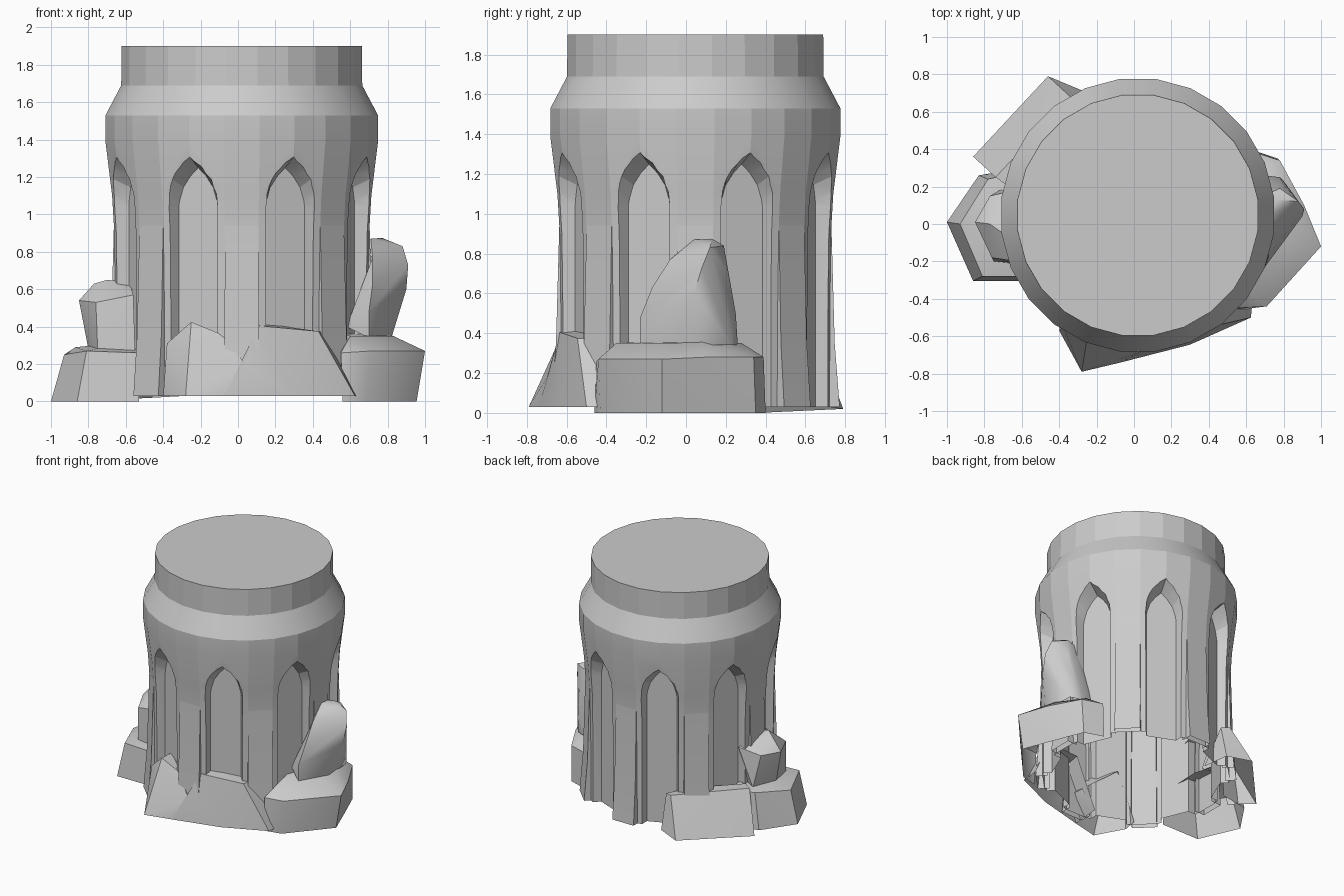
import bpy, bmesh, math
from mathutils import Vector

if "Cube" in bpy.data.objects:
    bpy.data.objects.remove(bpy.data.objects["Cube"])

CX, CY = 0.02, 0.047          # tower axis
SIDES = 24

stone = bpy.data.materials.new("grey stone")
stone.diffuse_color = (0.6, 0.6, 0.6, 1)
stone.use_nodes = True
stone.node_tree.nodes["Principled BSDF"].inputs["Base Color"].default_value = stone.diffuse_color


def make(name, bm, angle=30):
    bmesh.ops.recalc_face_normals(bm, faces=bm.faces)
    me = bpy.data.meshes.new(name)
    bm.to_mesh(me)
    bm.free()
    ob = bpy.data.objects.new(name, me)
    bpy.context.collection.objects.link(ob)
    me.materials.append(stone)
    smooth(ob, angle)
    return ob


def smooth(ob, angle):
    bpy.ops.object.select_all(action='DESELECT')
    ob.select_set(True)
    bpy.context.view_layer.objects.active = ob
    bpy.ops.object.shade_smooth_by_angle(angle=math.radians(angle))


def loft(bm, rings, cap_start=True, cap_end=True):
    vs = [[bm.verts.new(p) for p in r] for r in rings]
    n = len(vs[0])
    for a, b in zip(vs, vs[1:]):
        for i in range(n):
            j = (i + 1) % n
            bm.faces.new((a[i], a[j], b[j], b[i]))
    if cap_start:
        bm.faces.new(vs[0][::-1])
    if cap_end:
        bm.faces.new(vs[-1])


def polar(ang, out, side, z):
    c, s = math.cos(ang), math.sin(ang)
    return (CX + out * c - side * s, CY + out * s + side * c, z)


# Tower: lathed profile of 24 sides
profile = [(0.682, 0.03), (0.682, 0.5), (0.687, 0.9), (0.699, 1.1), (0.735, 1.39),
           (0.735, 1.53), (0.650, 1.69), (0.648, 1.90)]
bm = bmesh.new()
loft(bm, [[polar(math.radians(7.5 + 360 / SIDES * i), r, 0, z) for i in range(SIDES)]
          for r, z in profile])
tower = make("tower", bm)

# Pointed arch cutters, widening outwards
half = [(1.0, -0.2), (1.0, 1.04), (0.95, 1.11), (0.76, 1.18), (0.40, 1.24)]
outline = half + [(0, 1.285)] + [(-x, z) for x, z in reversed(half)]
bm = bmesh.new()
for k in range(8):
    a = math.radians(22.5 + 45 * k)
    rings = []
    for out, w, drop in ((0.607, 0.113, 0.035), (0.80, 0.188, -0.06)):
        rings.append([polar(a, out, x * w, z - (drop if z > 1.06 else 0)) for x, z in outline])
    loft(bm, rings)
cutter = make("arch_cutter", bm)
cutter.hide_render = True

mod = tower.modifiers.new("arches", 'BOOLEAN')
mod.operation = 'DIFFERENCE'
mod.solver = 'EXACT'
mod.object = cutter
bpy.ops.object.select_all(action='DESELECT')
tower.select_set(True)
bpy.context.view_layer.objects.active = tower
bpy.ops.object.modifier_apply(modifier=mod.name)
bpy.data.objects.remove(cutter)

# Open underside
bm = bmesh.new()
bm.from_mesh(tower.data)
low = [f for f in bm.faces if all(v.co.z < 0.04 for v in f.verts)]
bmesh.ops.delete(bm, geom=low, context='FACES')
bm.to_mesh(tower.data)
bm.free()
smooth(tower, 14)

# Buttresses on the piers between the arches
bm = bmesh.new()
for k in range(8):
    a = math.radians(45 * k)
    rings = []
    for z, out, w in ((0.03, 0.725, 0.094), (0.35, 0.700, 0.092), (1.0, 0.682, 0.089)):
        rings.append([polar(a, 0.64, -w, z), polar(a, out, -w, z),
                      polar(a, out, w, z), polar(a, 0.64, w, z)])
    loft(bm, rings, cap_start=False, cap_end=False)
bm.normal_update()
# only the front and the sides are exposed
back = [f for f in bm.faces
        if all(math.hypot(v.co.x - CX, v.co.y - CY) < 0.66 for v in f.verts)]
bmesh.ops.delete(bm, geom=back, context='FACES')
make("buttresses", bm)


# Rocks: convex hulls, open underneath and towards the tower axis
def rock(name, pts, angle=25):
    bm = bmesh.new()
    for p in pts:
        bm.verts.new(p)
    res = bmesh.ops.convex_hull(bm, input=bm.verts)
    junk = [g for g in res["geom_interior"] if isinstance(g, bmesh.types.BMVert)]
    bmesh.ops.delete(bm, geom=junk, context='VERTS')
    bm.normal_update()
    gone = []
    for f in bm.faces:
        c = f.calc_center_median()
        inward = Vector((CX - c.x, CY - c.y, 0)).normalized()
        if f.normal.z < -0.8 or f.normal.dot(inward) > 0.6:
            gone.append(f)
    bmesh.ops.delete(bm, geom=gone, context='FACES')
    make(name, bm, angle)


rock("front_left_rock", [
    (-0.40, -0.57, 0.03), (-0.28, -0.79, 0.03), (-0.07, -0.74, 0.03), (-0.05, -0.5, 0.03),
    (-0.38, -0.45, 0.03), (-0.25, -0.61, 0.425), (-0.38, -0.55, 0.31), (-0.09, -0.62, 0.36),
    (0.04, -0.685, 0.2), (0.03, -0.55, 0.2), (-0.25, -0.48, 0.42)])
rock("front_right_rock", [
    (-0.07, -0.74, 0.03), (0.30, -0.645, 0.03), (0.625, -0.50, 0.03), (0.64, -0.35, 0.03),
    (-0.05, -0.5, 0.03), (0.04, -0.69, 0.2), (0.11, -0.635, 0.405), (0.43, -0.545, 0.375),
    (0.46, -0.42, 0.37), (0.12, -0.5, 0.42)])
rock("right_rock", [
    (0.955, -0.12, 0), (0.69, -0.43, 0), (0.56, -0.46, 0), (0.87, 0.1, 0), (0.77, 0.35, 0),
    (0.62, 0.40, 0), (0.5, 0, 0),
    (1.0, -0.12, 0.27), (0.71, -0.44, 0.27), (0.55, -0.45, 0.26), (0.91, 0.1, 0.28),
    (0.78, 0.34, 0.28), (0.62, 0.39, 0.28),
    (0.83, -0.1, 0.35), (0.60, -0.35, 0.35), (0.54, 0, 0.37), (0.69, 0.28, 0.35),
    (0.82, 0.08, 0.355)], 40)
rock("right_boulder", [
    (0.82, -0.03, 0.34), (0.70, -0.23, 0.34), (0.70, 0.26, 0.34), (0.80, 0.23, 0.34),
    (0.70, -0.23, 0.48), (0.72, -0.17, 0.63), (0.72, -0.08, 0.77), (0.71, 0.04, 0.87),
    (0.77, 0.13, 0.875), (0.88, 0.12, 0.83), (0.91, 0.08, 0.73), (0.90, 0.04, 0.6),
    (0.78, 0.19, 0.84), (0.80, 0.21, 0.7), (0.78, 0.25, 0.5), (0.58, -0.15, 0.4),
    (0.58, 0.22, 0.4), (0.62, 0.12, 0.85)], 40)
rock("left_rock", [
    (-1.0, 0.01, 0), (-0.86, -0.305, 0), (-0.53, -0.305, 0), (-0.5, 0, 0), (-0.83, 0.26, 0),
    (-0.6, 0.3, 0), (-0.93, 0.0, 0.25), (-0.81, -0.28, 0.27), (-0.53, -0.28, 0.26),
    (-0.78, 0.24, 0.28), (-0.6, 0.28, 0.28), (-0.87, -0.02, 0.29), (-0.58, 0, 0.32)], 32)
rock("left_boulder", [
    (-0.80, 0.0, 0.28), (-0.75, -0.20, 0.27), (-0.55, -0.22, 0.27), (-0.72, 0.18, 0.28),
    (-0.85, 0.01, 0.54), (-0.76, -0.18, 0.53), (-0.77, 0.15, 0.54), (-0.77, 0.0, 0.63),
    (-0.70, -0.05, 0.65), (-0.58, -0.02, 0.64), (-0.56, -0.21, 0.57), (-0.60, 0.19, 0.58),
    (-0.56, 0.1, 0.3)], 35)
rock("back_left_rock", [
    (-0.86, 0.36, 0), (-0.46, 0.79, 0.02), (-0.28, 0.715, 0.03), (-0.70, 0.22, 0),
    (-0.25, 0.5, 0.03), (-0.74, 0.25, 0.31), (-0.34, 0.68, 0.31), (-0.28, 0.65, 0.30),
    (-0.67, 0.20, 0.31), (-0.40, 0.50, 0.32)])
